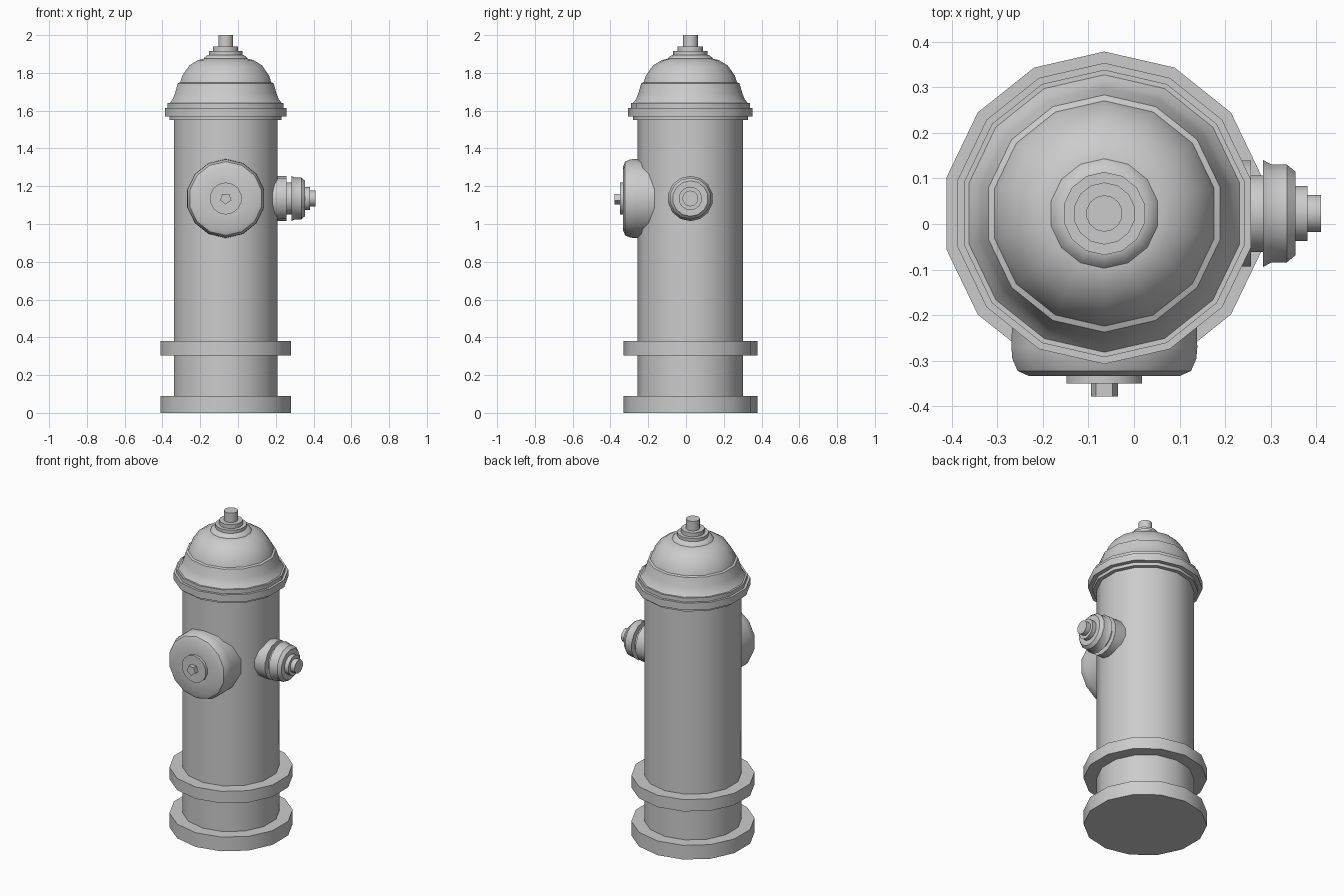
import bpy, bmesh, math
from mathutils import Vector

if "Cube" in bpy.data.objects:
    bpy.data.objects.remove(bpy.data.objects["Cube"])

X, Y, Z = Vector((1, 0, 0)), Vector((0, 1, 0)), Vector((0, 0, 1))
CX, CY, CZ = -0.065, 0.023, 1.135   # barrel axis and outlet height


def lathe(name, origin, axis, up, profile, sides=14, cap_start=False):
    """Spin (radius, distance along axis) points; first vertex points along 'up'."""
    side = axis.cross(up)
    bm = bmesh.new()
    rings = []
    for r, h in profile:
        ring = []
        for i in range(sides):
            a = 2 * math.pi * i / sides
            ring.append(bm.verts.new(origin + axis * h + (up * math.cos(a) + side * math.sin(a)) * r))
        rings.append(ring)
    for a, b in zip(rings, rings[1:]):
        for i in range(sides):
            j = (i + 1) % sides
            bm.faces.new((a[j], a[i], b[i], b[j]))
    bm.faces.new(rings[-1])
    if cap_start:
        bm.faces.new(rings[0])
    bmesh.ops.recalc_face_normals(bm, faces=bm.faces)
    # make sure the end cap looks outward along the axis
    bm.faces.ensure_lookup_table()
    end = bm.faces[sides * (len(rings) - 1)]
    if end.normal.dot(axis) < 0:
        bmesh.ops.reverse_faces(bm, faces=bm.faces)
    mesh = bpy.data.meshes.new(name)
    bm.to_mesh(mesh)
    bm.free()
    obj = bpy.data.objects.new(name, mesh)
    bpy.context.collection.objects.link(obj)
    bpy.ops.object.select_all(action='DESELECT')
    obj.select_set(True)
    bpy.context.view_layer.objects.active = obj
    bpy.ops.object.shade_smooth_by_angle(angle=math.radians(30))
    return obj


base = Vector((CX, CY, 0))

# Barrel with foot flange and middle flange
lathe("barrel", base, Z, Y, [
    (0.355, 0), (0.355, 0.09), (0.28, 0.09), (0.28, 0.305),
    (0.355, 0.305), (0.355, 0.38), (0.28, 0.38), (0.28, 1.56)], cap_start=True)

# Bonnet: stepped rim, flared skirt, dome
lathe("bonnet", base, Z, Y, [
    (0.275, 1.55), (0.304, 1.55), (0.304, 1.57), (0.33, 1.57), (0.33, 1.615),
    (0.315, 1.615), (0.315, 1.64), (0.304, 1.64), (0.288, 1.66), (0.276, 1.69),
    (0.26, 1.745), (0.247, 1.75), (0.236, 1.785), (0.197, 1.84),
    (0.15, 1.868), (0.12, 1.875)])

# Collar and operating nut on top
lathe("top_collar", base, Z, Y, [
    (0.125, 1.868), (0.115, 1.882), (0.1, 1.893), (0.091, 1.895), (0.091, 1.915),
    (0.068, 1.915), (0.068, 1.94), (0.04, 1.94), (0.04, 2.0)])

# Large front outlet cap
front = Vector((CX, 0, CZ))
lathe("front_cap", front, -Y, Z, [
    (0.205, 0.12), (0.209, 0.27), (0.207, 0.295), (0.195, 0.322), (0.17, 0.333),
    (0.085, 0.333), (0.085, 0.35), (0.04, 0.35)])
lathe("front_cap_nut", front, -Y, -Z, [(0.031, 0.34), (0.031, 0.378)], sides=5)

# Side outlet: flange, neck, cap and nut
lathe("side_outlet", Vector((0, CY, CZ)), X, Z, [
    (0.119, 0.16), (0.119, 0.256), (0.086, 0.256), (0.086, 0.283),
    (0.12, 0.283), (0.11, 0.302), (0.11, 0.335), (0.094, 0.354),
    (0.062, 0.354), (0.062, 0.38), (0.042, 0.38), (0.042, 0.41)])
